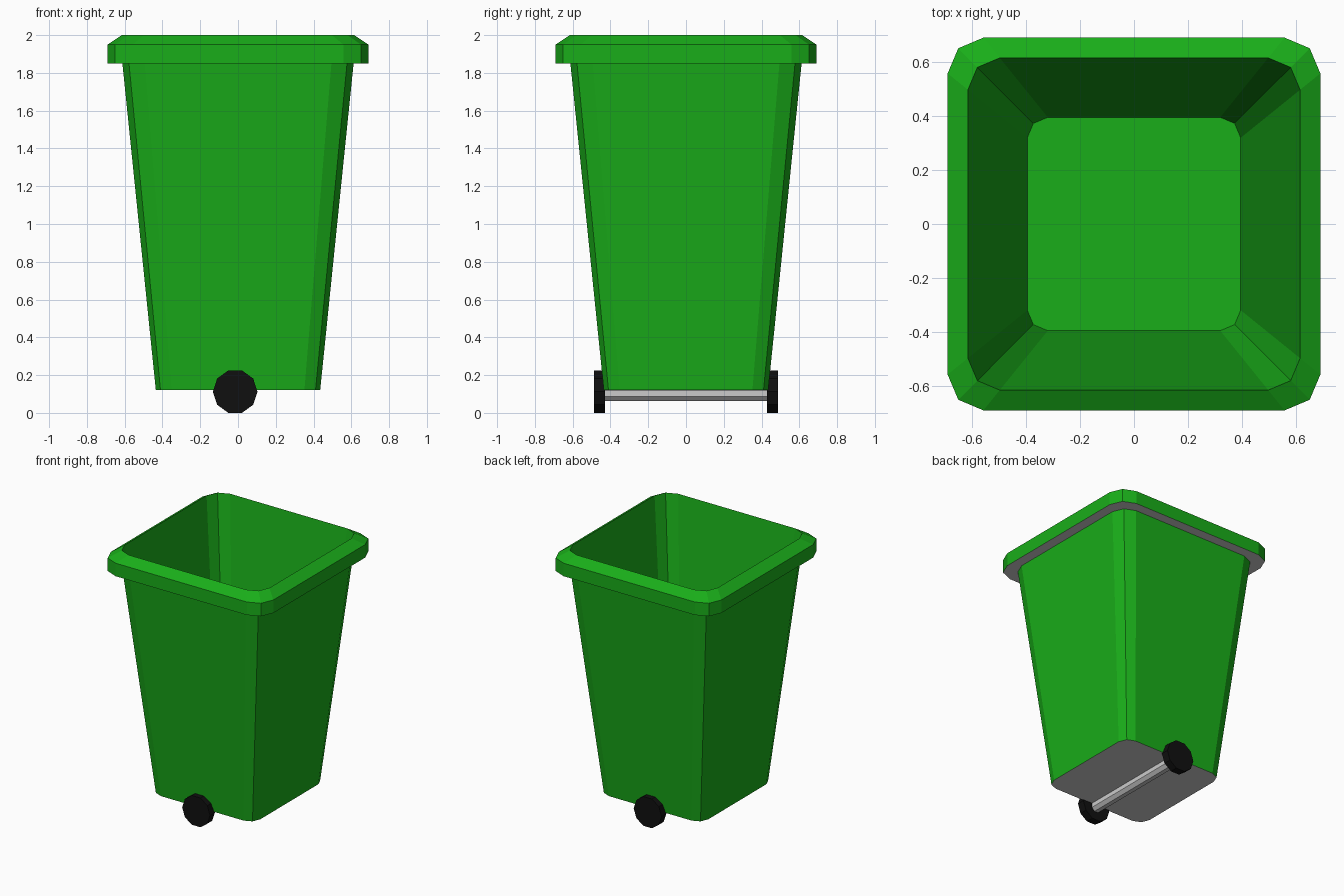
import bpy, bmesh, math

if "Cube" in bpy.data.objects:
    bpy.data.objects.remove(bpy.data.objects["Cube"])


def material(name, rgb):
    m = bpy.data.materials.new(name)
    m.diffuse_color = (*rgb, 1)
    m.use_nodes = True
    m.node_tree.nodes["Principled BSDF"].inputs["Base Color"].default_value = m.diffuse_color
    return m


GREEN = material("green_plastic", (0.01, 0.42, 0.01))
GREY = material("grey_underside", (0.6, 0.6, 0.6))
BLACK = material("black_rubber", (0.005, 0.005, 0.005))


def finish(name, bm, mats=()):
    bmesh.ops.recalc_face_normals(bm, faces=bm.faces)
    me = bpy.data.meshes.new(name)
    bm.to_mesh(me)
    bm.free()
    for m in mats:
        me.materials.append(m)
    ob = bpy.data.objects.new(name, me)
    bpy.context.collection.objects.link(ob)
    return ob


def ring(bm, h, z):
    """Square ring of half width h with two-facet corners."""
    a, b = 0.808 * h, 0.943 * h
    verts = []
    for k in range(4):
        c, s = round(math.cos(k * math.pi / 2)), round(math.sin(k * math.pi / 2))
        for x, y in ((h, a), (b, b), (a, h)):
            verts.append(bm.verts.new((x * c - y * s, x * s + y * c, z)))
    return verts


def rod(name, radius, sides, turn, y0, y1, x, z, mat=()):
    """Faceted cylinder lying along y."""
    bm = bmesh.new()
    ends = []
    for y in (y0, y1):
        ends.append([bm.verts.new((x + radius * math.cos(turn + i * math.tau / sides), y,
                                   z + radius * math.sin(turn + i * math.tau / sides)))
                     for i in range(sides)])
    for i in range(sides):
        j = (i + 1) % sides
        bm.faces.new((ends[0][i], ends[0][j], ends[1][j], ends[1][i]))
    bm.faces.new(ends[0])
    bm.faces.new(ends[1])
    return finish(name, bm, mat)


# Bin: one skin from the underside, up over the rim and down to the inner floor
bm = bmesh.new()
profile = [(0.435, 0.12), (0.612, 1.85), (0.69, 1.85), (0.69, 1.95),
           (0.615, 2.0), (0.395, 0.146)]
rings = [ring(bm, h, z) for h, z in profile]
for n, (lo, hi) in enumerate(zip(rings, rings[1:])):
    for i in range(12):
        j = (i + 1) % 12
        f = bm.faces.new((lo[i], lo[j], hi[j], hi[i]))
        f.material_index = 1 if n == 1 else 0
bm.faces.new(rings[0]).material_index = 1
bm.faces.new(rings[-1])
finish("bin_body", bm, (GREEN, GREY))

# Axle and the two wheels
rod("axle", 0.043, 8, math.pi / 8, -0.435, 0.435, -0.015, 0.103)
for side, name in ((-1, "front_wheel"), (1, "back_wheel")):
    rod(name, 0.118, 10, 0, side * 0.428, side * 0.487, -0.015, 0.1125, (BLACK,))
